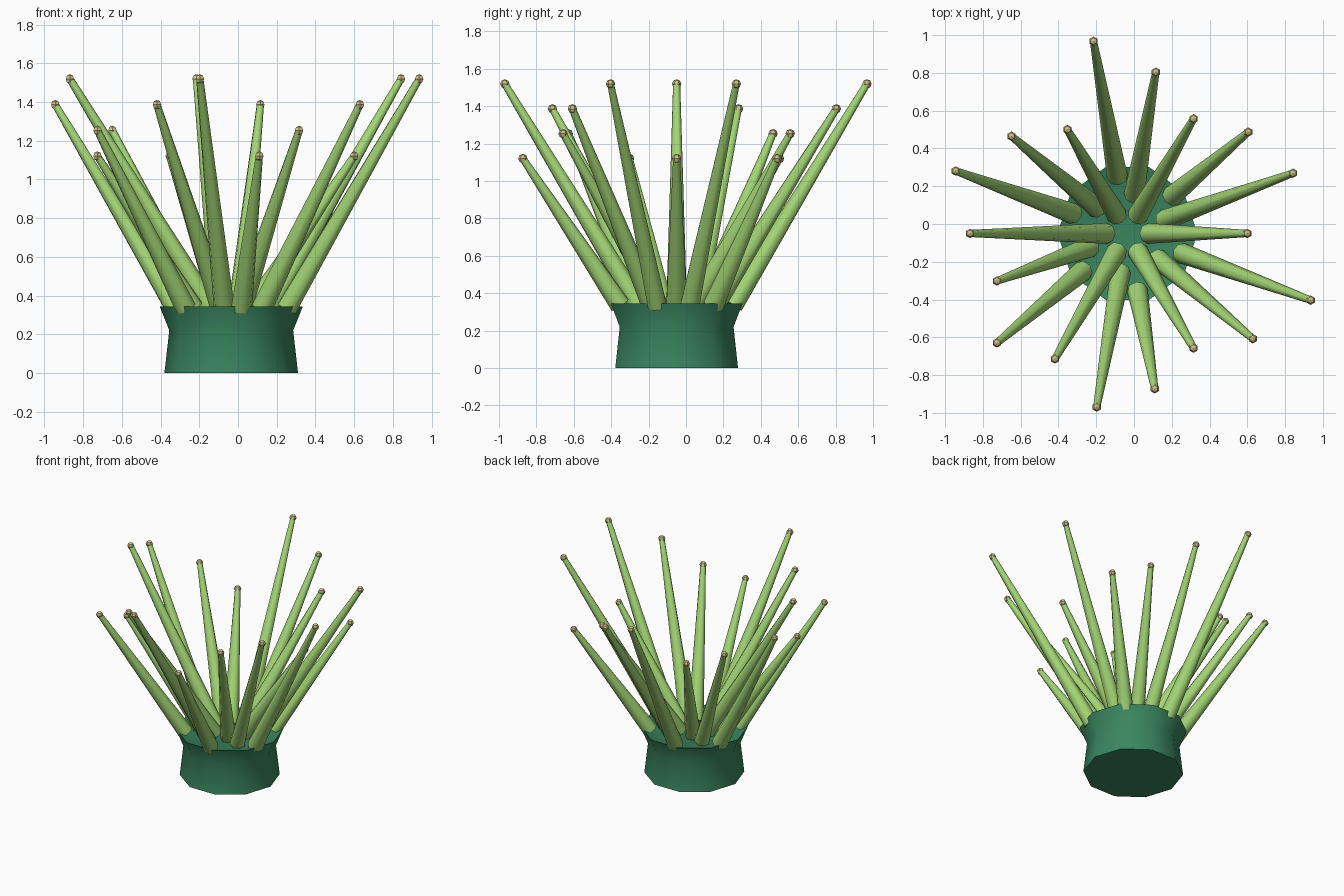
import bpy, bmesh, math
from mathutils import Vector, Matrix

if "Cube" in bpy.data.objects:
    bpy.data.objects.remove(bpy.data.objects["Cube"])

CX, CY = -0.035, -0.05      # centre of the pot


def material(name, rgb):
    m = bpy.data.materials.new(name)
    m.diffuse_color = (*rgb, 1.0)
    m.use_nodes = True
    m.node_tree.nodes["Principled BSDF"].inputs["Base Color"].default_value = m.diffuse_color
    return m


dark_green = material("dark_green", (0.042, 0.235, 0.115))
light_green = material("light_green", (0.37, 0.67, 0.18))
tan = material("tan", (0.62, 0.54, 0.25))


def finish(bm, name, mat, smooth_angle=None):
    bmesh.ops.recalc_face_normals(bm, faces=bm.faces)
    me = bpy.data.meshes.new(name)
    bm.to_mesh(me)
    bm.free()
    me.materials.append(mat)
    ob = bpy.data.objects.new(name, me)
    bpy.context.collection.objects.link(ob)
    if smooth_angle:
        me.shade_smooth()
        me.set_sharp_from_angle(angle=math.radians(smooth_angle))
    return ob


# Base: ten-sided collar with a narrow waist and a shallow dish on top
profile = [(0.345, 0.0), (0.32, 0.22), (0.37, 0.345), (0.28, 0.315)]
sides = 10
bm = bmesh.new()
rings = []
for r, z in profile:
    rings.append([bm.verts.new((CX + r * math.cos(math.tau * k / sides),
                                CY + r * math.sin(math.tau * k / sides), z))
                  for k in range(sides)])
for a, b in zip(rings, rings[1:]):
    for k in range(sides):
        n = (k + 1) % sides
        bm.faces.new((a[k], a[n], b[n], b[k]))
bm.faces.new(rings[0][::-1])
bm.faces.new(rings[-1])
finish(bm, "base_collar", dark_green, 40)

# Tentacles: eighteen tapered stalks, three root rings and four lengths
for i in range(1, 19):
    ang = math.radians(20 * i)
    ring, step = i % 3, (i - 2) % 4
    out = Vector((math.cos(ang), math.sin(ang), 0))
    centre = Vector((CX, CY, 0))
    root = centre + out * (0.11 + 0.098 * ring) + Vector((0, 0, 0.335))
    tip = centre + out * (0.635 + 0.1 * ring + 0.066 * step) \
        + Vector((0, 0, 1.12 + 0.133 * step))
    axis = tip - root
    turn = axis.to_track_quat('Z', 'Y').to_matrix().to_4x4()

    bm = bmesh.new()
    bmesh.ops.create_cone(bm, cap_ends=True, segments=8, radius1=0.055,
                          radius2=0.019, depth=axis.length,
                          matrix=Matrix.Translation((root + tip) / 2) @ turn)
    finish(bm, f"tentacle_{i}", light_green, 50)

    # Small faceted bead on the end
    bm = bmesh.new()
    bmesh.ops.create_uvsphere(bm, u_segments=6, v_segments=4, radius=0.025,
                              matrix=Matrix.Translation(tip))
    finish(bm, f"tentacle_tip_{i}", tan)
